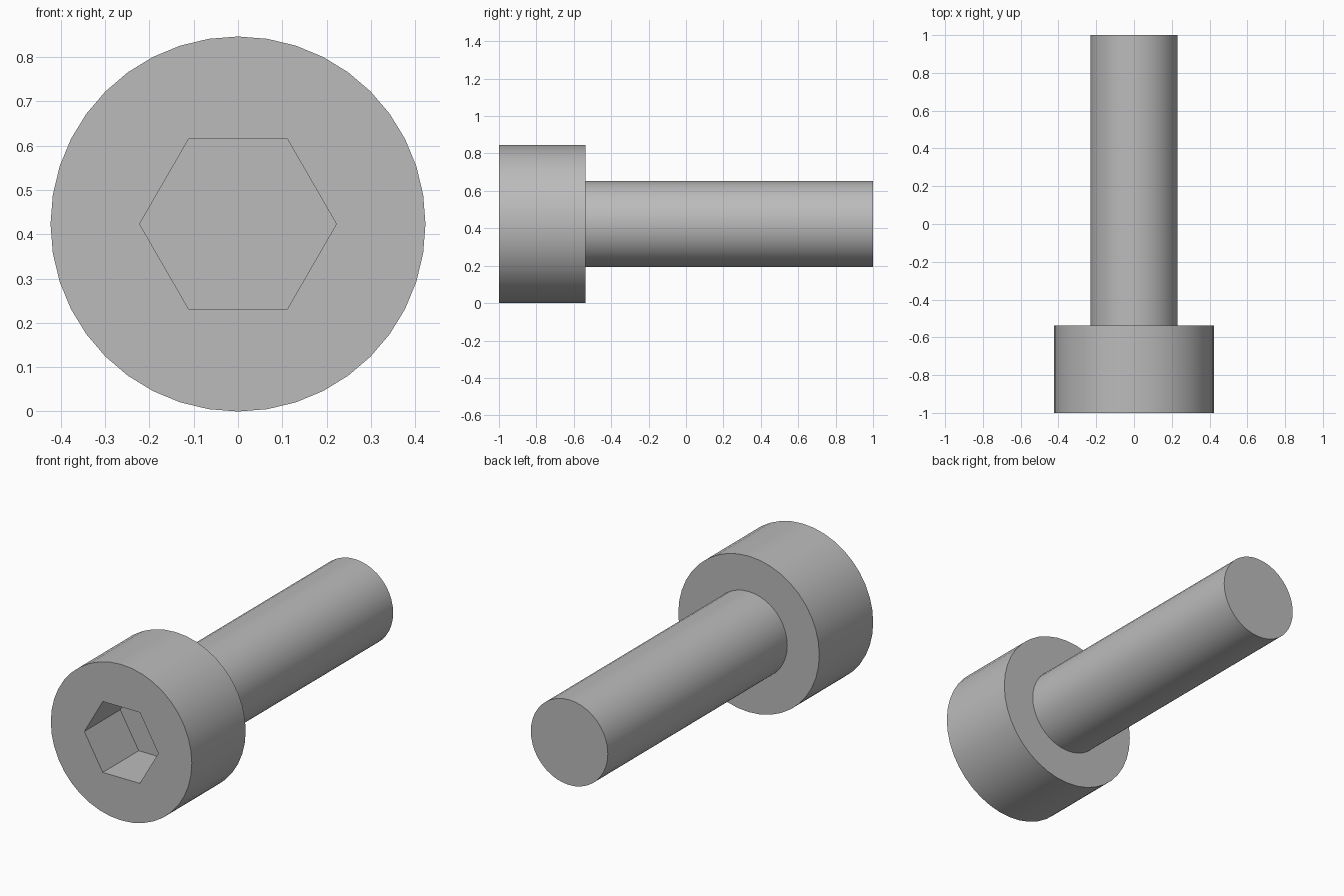
import bpy
import bmesh
from math import radians, pi, cos, sin
from mathutils import Vector

cube = bpy.data.objects.get("Cube")
if cube:
    bpy.data.objects.remove(cube, do_unlink=True)

HEAD_R, SHAFT_R, SOCKET_R = 0.423, 0.231, 0.222
FRONT, SHOULDER, TIP, SOCKET_FLOOR = -1.0, -0.538, 1.0, -0.692
SIDES = 40

steel = bpy.data.materials.new("grey steel")
steel.use_nodes = True
colour = (0.5, 0.5, 0.5, 1)
steel.diffuse_color = colour
steel.node_tree.nodes["Principled BSDF"].inputs["Base Color"].default_value = colour


def ring(bm, radius, y, sides):
    """Ring of vertices around the screw axis."""
    return [bm.verts.new(Vector((radius * cos(2 * pi * i / sides), y,
                                 HEAD_R + radius * sin(2 * pi * i / sides))))
            for i in range(sides)]


def bridge(bm, a, b):
    for i in range(len(a)):
        j = (i + 1) % len(a)
        bm.faces.new((a[i], a[j], b[j], b[i]))


def loop_edges(bm, verts):
    return [bm.edges.get((verts[i - 1], verts[i])) or bm.edges.new((verts[i - 1], verts[i]))
            for i in range(len(verts))]


bm = bmesh.new()

# Head wall, shoulder, shaft and tip
outer = [ring(bm, r, y, SIDES) for r, y in
         ((HEAD_R, FRONT), (HEAD_R, SHOULDER), (SHAFT_R, SHOULDER), (SHAFT_R, TIP))]
for a, b in zip(outer, outer[1:]):
    bridge(bm, a, b)
bm.faces.new(outer[-1])

# Hexagonal socket with a flat floor
rim = ring(bm, SOCKET_R, FRONT, 6)
floor = ring(bm, SOCKET_R, SOCKET_FLOOR, 6)
bridge(bm, rim, floor)
bm.faces.new(floor)

# Front face around the socket
bmesh.ops.triangle_fill(bm, use_beauty=True, normal=Vector((0, -1, 0)),
                        edges=loop_edges(bm, outer[0]) + loop_edges(bm, rim))
bmesh.ops.recalc_face_normals(bm, faces=bm.faces)

mesh = bpy.data.meshes.new("socket_screw")
bm.to_mesh(mesh)
bm.free()
mesh.materials.append(steel)
screw = bpy.data.objects.new("socket_screw", mesh)
bpy.context.collection.objects.link(screw)

bpy.ops.object.select_all(action="DESELECT")
screw.select_set(True)
bpy.context.view_layer.objects.active = screw
bpy.ops.object.shade_smooth_by_angle(angle=radians(30))
